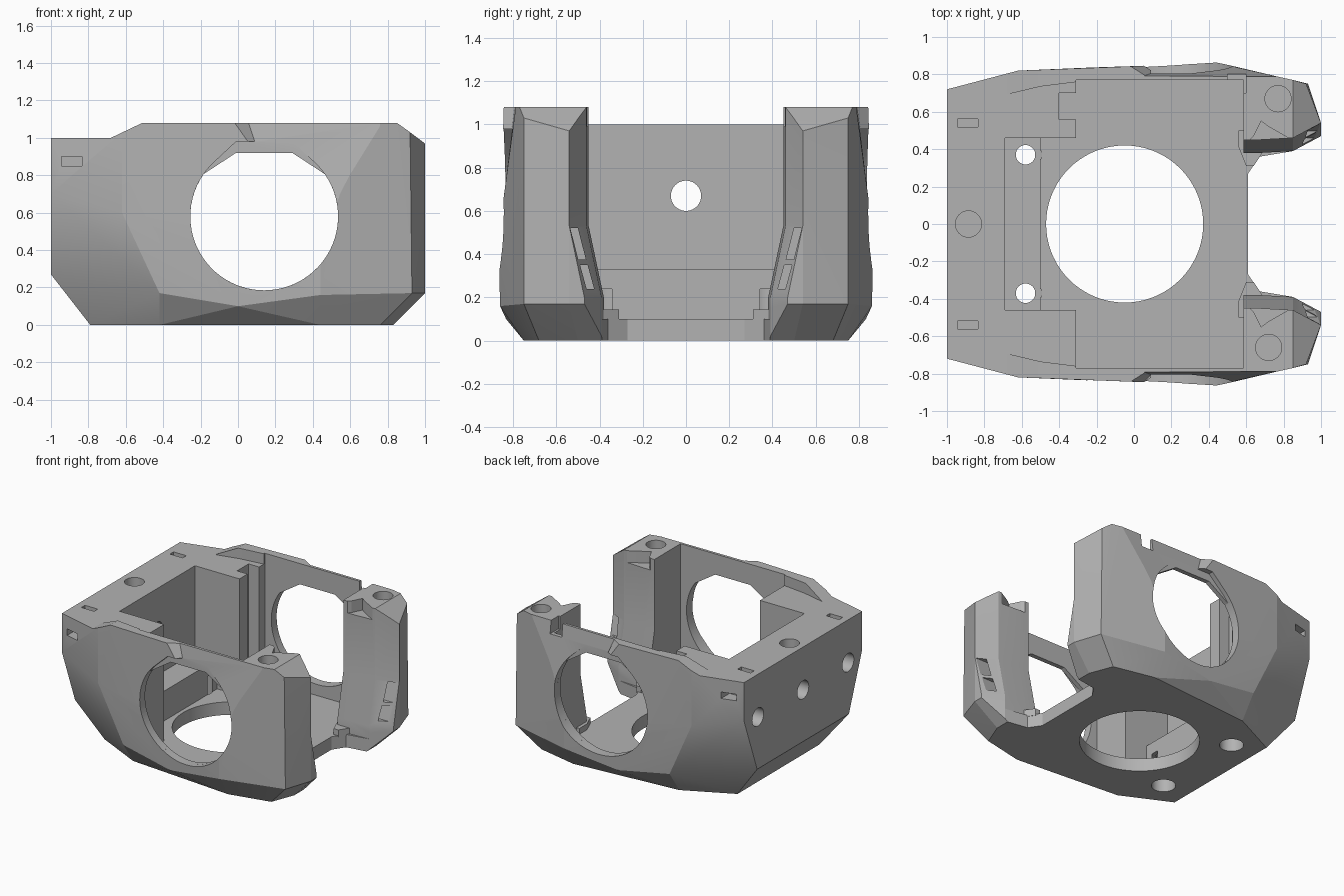
import bpy, bmesh
from math import sin, cos, pi, radians

cube = bpy.data.objects.get("Cube")
if cube:
    bpy.data.objects.remove(cube)

grey = bpy.data.materials.new("plain_grey")
grey.use_nodes = True
colour = (0.45, 0.45, 0.45, 1)
grey.diffuse_color = colour
grey.node_tree.nodes["Principled BSDF"].inputs["Base Color"].default_value = colour


def add_object(name, bm):
    bmesh.ops.recalc_face_normals(bm, faces=bm.faces)
    mesh = bpy.data.meshes.new(name)
    bm.to_mesh(mesh)
    bm.free()
    mesh.materials.append(grey)
    obj = bpy.data.objects.new(name, mesh)
    bpy.context.scene.collection.objects.link(obj)
    return obj


def hull(name, points):
    bm = bmesh.new()
    for p in points:
        bm.verts.new(p)
    res = bmesh.ops.convex_hull(bm, input=bm.verts)
    junk = {g for g in res["geom_interior"] + res["geom_unused"]
            if isinstance(g, bmesh.types.BMVert)}
    bmesh.ops.delete(bm, geom=list(junk), context="VERTS")
    bmesh.ops.dissolve_limit(bm, angle_limit=radians(1), verts=bm.verts, edges=bm.edges)
    return add_object(name, bm)


def loft(name, rings):
    bm = bmesh.new()
    loops = [[bm.verts.new(p) for p in ring] for ring in rings]
    for a, b in zip(loops, loops[1:]):
        for i in range(len(a)):
            j = (i + 1) % len(a)
            bm.faces.new((a[i], a[j], b[j], b[i]))
    bm.faces.new(loops[0])
    bm.faces.new(loops[-1])
    return add_object(name, bm)


cutters = []


def cut_loft(rings):
    cutters.append(loft("cutter", rings))


def cut_box(x0, x1, y0, y1, z0, z1):
    cut_loft([[(x0, y0, z), (x1, y0, z), (x1, y1, z), (x0, y1, z)] for z in (z0, z1)])


def cut_round(place, r, a, b, n=40):
    """place(u, v, depth) turns circle coordinates into a point"""
    circle = [(r * cos(2 * pi * i / n), r * sin(2 * pi * i / n)) for i in range(n)]
    cut_loft([[place(u, v, d) for u, v in circle] for d in (a, b)])


# Outer body: faceted hull, one half listed and mirrored
half = [(-.79, .5, 0), (-.42, .68, 0), (.44, .75, 0), (.76, .68, 0), (.83, .5, 0),
        (-1, .56, .27), (-.42, .8, .17), (0, .832, .1), (.44, .86, .16),
        (.93, .75, .17), (1, .54, .17), (-.62, .82, .6), (.44, .865, .4),
        (-1, .72, .7), (-1, .72, 1.08), (-.62, .82, 1.08), (.44, .86, 1.08),
        (.92, .75, 1.03), (1, .54, .97), (.85, .5, 1.08), (.85, .77, 1.08)]
body = hull("bracket_body", half + [(x, -y, z) for x, y, z in half])

# Inner cavity, rear pocket and ledge
cut_box(-.31, .585, -.77, .77, .1, 1.2)
cut_box(-.5, .5, -.46, .46, .1, 1.2)
cut_box(-.69, -.4, -.46, .46, .33, 1.2)

# Lowered rear deck with ramped side rails
cut_loft([[(-1.1, y, 1), (-.68, y, 1), (-.47, y, 1.1), (-1.1, y, 1.1)] for y in (-1, 1)])
deck = [(-.69, .69), (-.5, .735), (-.3, .76)]
outline = deck + [(x, -y) for x, y in reversed(deck)]
cut_loft([[(x, y, z) for x, y in outline] for z in (1, 1.2)])


# Front opening between the posts, narrower near the floor
def opening(x0, y0, dy, z):
    side = [(x0, y0), (.67, .45 + dy if x0 < .6 else .36), (.85, .46 + dy),
            (1, .54 + dy), (1.1, .6 + dy)]
    return [(x, y, z) for x, y in side + [(x, -y) for x, y in reversed(side)]]


cut_loft([opening(.61, .27, -.07, z) for z in (-.1, .15)])
cut_loft([opening(.5, .45 + d, d, z) for z, d in ((.1, -.07), (.2, -.07), (.53, 0), (1.2, 0))])

# Floor opening and stepped screw holes
cut_round(lambda u, v, d: (u - .05, v, d), .42, -.1, .2, 72)
for y in (-.37, .37):
    cut_round(lambda u, v, d: (u - .58, v + y, d), .052, -.1, .5)
    cut_round(lambda u, v, d: (u - .58, v + y, d), .085, -.1, .24)

# Rear wall holes: the middle one goes through
for y, depth in ((-.55, -.8), (0, -.6), (.55, -.8)):
    cut_round(lambda u, v, d: (d, u + y, v + .67), .07, -1.1, depth)

# Blind holes in the deck and post tops
for x, y, z in ((-.885, 0, .85), (.77, .67, .9), (.72, -.66, .9)):
    cut_round(lambda u, v, d: (u + x, v + y, d), .07, z, 1.2)


# Round side window with a flat topped roof
def window(edge, roof):
    arc = [radians(180 - edge + (180 + 2 * edge) * i / 48) for i in range(49)]
    pts = [(.14 + .395 * cos(a), .58 + .395 * sin(a)) for a in arc]
    return pts + [(.29, roof), (-.01, roof)]


for s in (-1, 1):
    for edge, roof, y0 in ((35, .92, .6), (45, .98, .805)):
        cut_loft([[(x, s * y, z) for x, z in window(edge, roof)] for y in (y0, 1)])
    # Slanted recess above the window
    cut_loft([[(x, s * y, z) for x, y, z in ring] for ring in (
        [(.25, .866, .5), (.76, .862, .5), (.76, .95, .5), (.25, .95, .5)],
        [(.05, .79, 1.1), (.76, .785, 1.1), (.76, .95, 1.1), (-.2, .95, 1.1)])])
    # Strap slots in the deck and side
    cut_box(-.945, -.835, s * .54 - .022, s * .54 + .022, .88, 1.1)
    cut_box(-.945, -.835, min(s * .66, s), max(s * .66, s), .85, .9)
    # Pair of slots in each post
    for z0, z1, y0, y1 in ((.24, .35, .425, .455), (.375, .52, .463, .5)):
        quad = [(y0, z0), (y0 + .035, z0), (y1 + .035, z1), (y1, z1)]
        cut_loft([[(x, s * y, z) for y, z in quad] for x in (.83, 1.1)])

# Guide groove in the rear block and notch in the rear side rail
cut_box(-.4, -.25, .56, .7, .1, 1.2)
cut_box(.5, .6, .7, 1, .98, 1.2)
# Small notch at each post's inner top corner
for s in (-1, 1):
    cut_loft([[(.57, s * .4, z), (.64, s * .47, z), (.68, s * .55, z), (.72, s * .52, z),
               (.86, s * .44, z)] for z in (.99, 1.2)])

# Carve the body
for c in cutters:
    c.hide_render = True
    mod = body.modifiers.new("cut", "BOOLEAN")
    mod.operation = "DIFFERENCE"
    mod.solver = "EXACT"
    mod.object = c
bpy.context.view_layer.update()
carved = bpy.data.meshes.new_from_object(body.evaluated_get(bpy.context.evaluated_depsgraph_get()))
body.modifiers.clear()
body.data = carved
for c in cutters:
    bpy.data.objects.remove(c)
body.data.materials.clear()
body.data.materials.append(grey)

# Small tabs at the foot of each post
tabs = []
for s, name in ((-1, "right_foot_tab"), (1, "left_foot_tab")):
    tabs.append(loft(name, [[(.56, s * .5, z), (.56, s * .41, z), (.6, s * .31, z),
                             (.64, s * .31, z), (.7, s * .4, z), (.7, s * .5, z)]
                            for z in (.09, .145)]))

# Smooth the round holes, keep the facets crisp
bpy.ops.object.select_all(action="DESELECT")
body.select_set(True)
bpy.context.view_layer.objects.active = body
bpy.ops.object.shade_smooth_by_angle(angle=radians(12))
